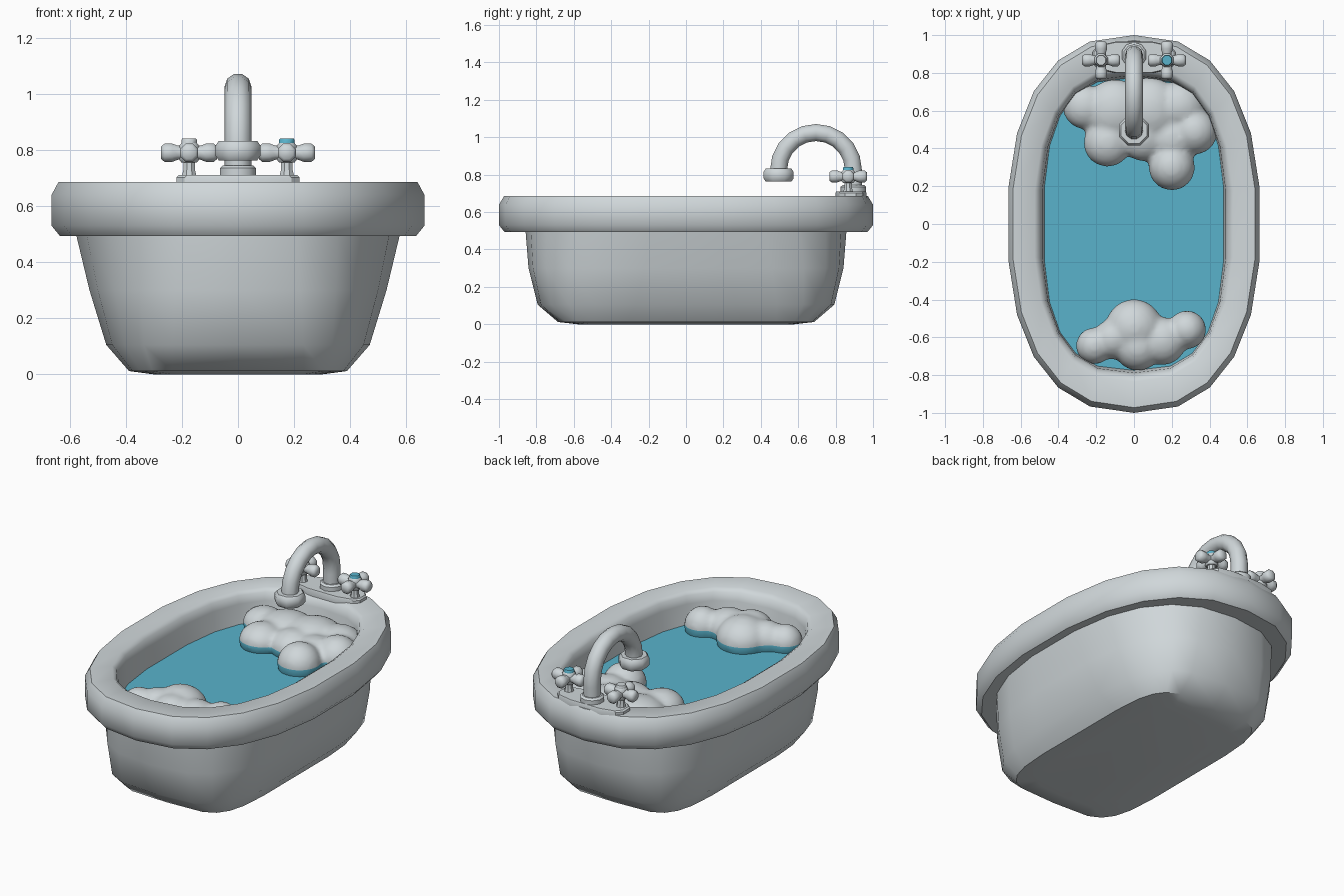
import bpy, bmesh, math
from mathutils import Vector, Matrix

if "Cube" in bpy.data.objects:
    bpy.data.objects.remove(bpy.data.objects["Cube"])


def material(name, rgb):
    m = bpy.data.materials.new(name)
    m.diffuse_color = (*rgb, 1)
    m.use_nodes = True
    m.node_tree.nodes["Principled BSDF"].inputs["Base Color"].default_value = m.diffuse_color
    return m


GREY = material("pale_grey", (0.63, 0.68, 0.70))
BLUE = material("water_blue", (0.10, 0.45, 0.60))


def finish(name, bm, mats, angle=40):
    bmesh.ops.recalc_face_normals(bm, faces=bm.faces)
    me = bpy.data.meshes.new(name)
    bm.to_mesh(me)
    bm.free()
    for m in mats:
        me.materials.append(m)
    ob = bpy.data.objects.new(name, me)
    bpy.context.collection.objects.link(ob)
    bpy.ops.object.select_all(action='DESELECT')
    ob.select_set(True)
    bpy.context.view_layer.objects.active = ob
    bpy.ops.object.shade_smooth_by_angle(angle=math.radians(angle))
    return ob


def loft(name, rings, mat, angle=40, matrix=None):
    """Skin a list of rings and cap both ends."""
    bm = bmesh.new()
    vs = [[bm.verts.new(p) for p in r] for r in rings]
    n = len(vs[0])
    for a, b in zip(vs, vs[1:]):
        for i in range(n):
            bm.faces.new((a[i], a[(i + 1) % n], b[(i + 1) % n], b[i]))
    bm.faces.new(vs[0])
    bm.faces.new(vs[-1])
    if matrix:
        bm.transform(matrix)
    return finish(name, bm, [mat], angle)


def oval(a, b, n, z, seg=22):
    """Superellipse outline."""
    pts = []
    for i in range(seg):
        t = 2 * math.pi * i / seg
        s, c = math.sin(t), math.cos(t)
        pts.append(Vector((a * math.copysign(abs(s) ** (2 / n), s),
                           b * math.copysign(abs(c) ** (2 / n), c), z)))
    return pts


def lathe(name, profile, loc, mat, seg=8, rot=None, angle=40):
    rings = [[Vector((r * math.cos(2 * math.pi * (i + .5) / seg),
                      r * math.sin(2 * math.pi * (i + .5) / seg), z))
              for i in range(seg)] for r, z in profile]
    m = Matrix.Translation(loc)
    if rot:
        m = m @ rot
    return loft(name, rings, mat, angle, m)


# Tub: body, rolled rim and inner wall in one skin
tub = [(.30, .58, 5, 0), (.39, .685, 5, .012), (.472, .793, 3.6, .105),
       (.533, .842, 2.9, .30), (.582, .858, 2.5, .50),
       (.64, .97, 2.4, .493), (.67, 1.0, 2.4, .53), (.67, 1.0, 2.4, .64),
       (.645, .972, 2.4, .686), (.53, .835, 2.5, .686), (.502, .805, 2.6, .667),
       (.488, .788, 2.7, .62), (.478, .775, 2.8, .50), (.46, .755, 2.8, .43)]
loft("tub", [oval(*r) for r in tub], GREY)

# Water
loft("water", [oval(.478, .775, 2.8, .45), oval(.479, .776, 2.8, .50)], BLUE)


# Foam: flattened blobs merged, with the lowest band wet blue
def foam(name, blobs):
    bm = bmesh.new()
    for x, y, r, h in blobs:
        m = Matrix.Translation((x, y, .53)) @ Matrix.Diagonal((r + .008, r + .008, h, 1))
        bmesh.ops.create_icosphere(bm, subdivisions=3, radius=1, matrix=m)
    raw = finish(name + "_raw", bm, [GREY])
    rm = raw.modifiers.new("merge", 'REMESH')
    rm.mode = 'VOXEL'
    rm.voxel_size = .016
    sm = raw.modifiers.new("soften", 'SMOOTH')
    sm.factor = .5
    sm.iterations = 6
    me = bpy.data.meshes.new_from_object(
        raw.evaluated_get(bpy.context.evaluated_depsgraph_get()))
    bpy.data.objects.remove(raw)
    bm = bmesh.new()
    bm.from_mesh(me)
    for z in (.48, .54):
        bmesh.ops.bisect_plane(bm, geom=bm.verts[:] + bm.edges[:] + bm.faces[:],
                               plane_co=(0, 0, z), plane_no=(0, 0, 1),
                               clear_inner=(z == .48))
    for f in bm.faces:
        f.material_index = int(f.calc_center_median().z < .54)
    finish(name, bm, [GREY, BLUE], 80)


foam("back_foam", [(-.26, .62, .11, .09), (-.10, .60, .16, .11), (.08, .60, .17, .12),
                   (.24, .62, .13, .11), (.32, .49, .115, .12), (.20, .30, .115, .12),
                   (-.14, .43, .12, .10), (.05, .46, .12, .10), (.20, .45, .12, .10)])
foam("front_foam", [(-.21, -.645, .09, .10), (-.11, -.61, .10, .11), (0, -.55, .145, .13),
                    (.02, -.65, .12, .12), (.15, -.62, .12, .11), (.28, -.56, .095, .11)])

# Tap base plate
half = [(.10, .80), (.19, .82), (.22, .85), (.22, .91), (.19, .945), (.10, .965)]
outline = half + [(-x, y) for x, y in reversed(half)]
loft("tap_plate", [[Vector((x * s, .88 + (y - .88) * s, z)) for x, y in outline]
                   for s, z in ((1, .67), (1, .702), (.96, .71))], GREY, 30)

# Tap pipe: upright, half-circle arch, short drop
path = [(.895, .69, 0), (.895, .80, 0)]
for i in range(11):
    t = math.pi * i / 10
    path.append((.695 + .2 * math.cos(t), .825 + .2 * math.sin(t), t))
path.append((.495, .78, math.pi))
rings = []
for y, z, t in path:
    out = Vector((0, math.cos(t), math.sin(t)))
    rings.append([Vector((0, y, z)) + .048 * (math.cos(k * math.pi / 5) * Vector((1, 0, 0))
                  + math.sin(k * math.pi / 5) * out) for k in range(10)])
loft("tap_pipe", rings, GREY, 50)
lathe("tap_collar", [(.068, .70), (.068, .735), (.056, .745)], (0, .895, 0), GREY, 10)
lathe("spout_ring", [(.05, .79), (.05, .762), (.074, .762), (.087, .78), (.087, .815),
                     (.074, .832), (.045, .832)], (0, .495, 0), GREY, 8, angle=50)

# Cross handles
arm = [(.024, -.10), (.035, -.088), (.035, -.06), (.027, -.04),
       (.027, .04), (.035, .06), (.035, .088), (.024, .10)]
for side, label, cap in ((-1, "left", GREY), (1, "right", BLUE)):
    p = Vector((side * .174, .867, 0))
    lathe(label + "_stem", [(.03, .70), (.022, .73), (.022, .78)], p, GREY)
    lathe(label + "_hub", [(.03, .755), (.038, .765), (.038, .815), (.03, .825)], p, GREY)
    for ax, axis in (("x", 'Y'), ("y", 'X')):
        lathe(f"{label}_arm_{ax}", arm, p + Vector((0, 0, .79)), GREY, 8,
              Matrix.Rotation(math.pi / 2, 4, axis), 50)
    lathe(label + "_cap", [(.03, .81), (.03, .836), (.026, .841)], p, cap)
